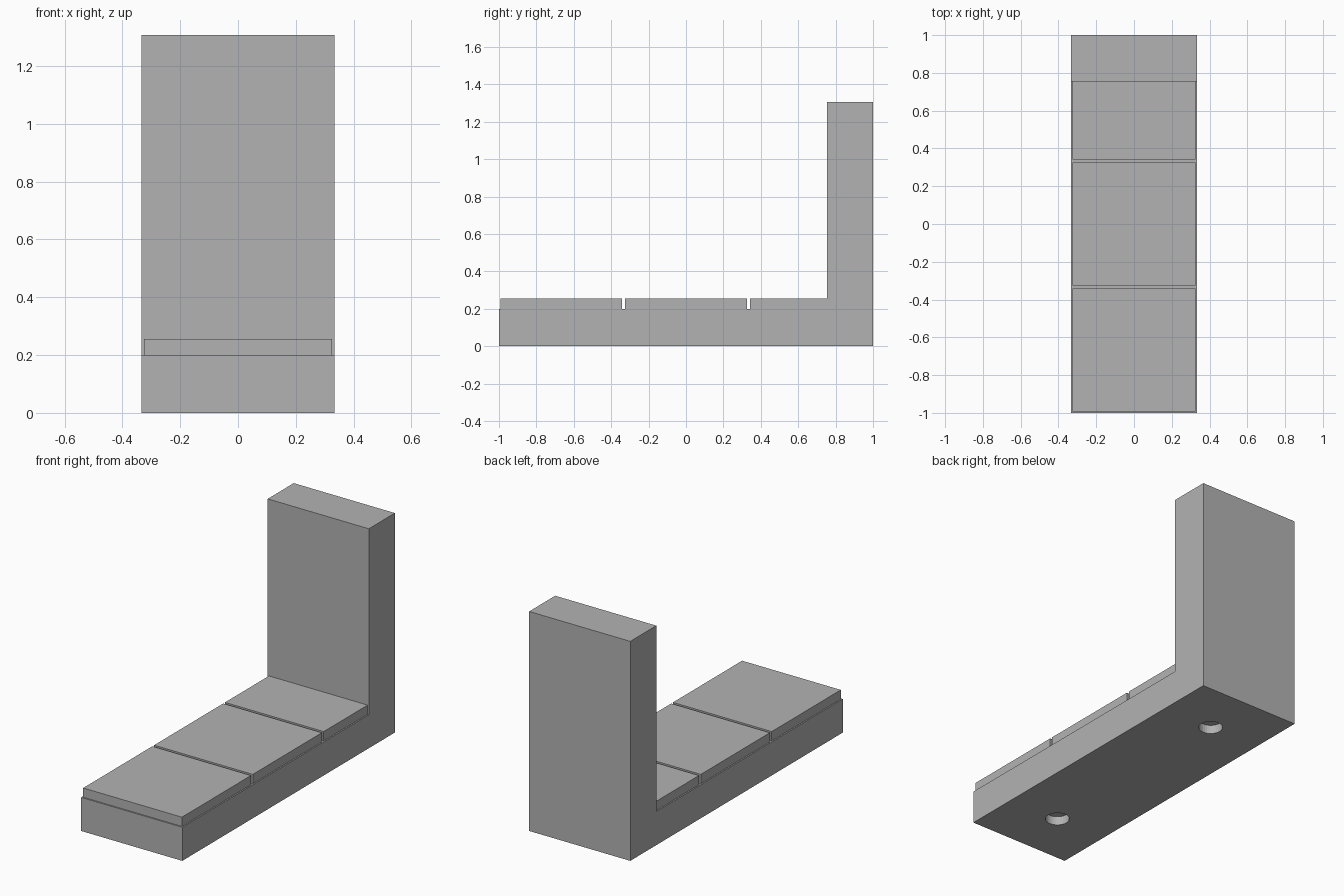
import bpy
import bmesh
from mathutils import Vector

cube = bpy.data.objects.get("Cube")
if cube:
    bpy.data.objects.remove(cube, do_unlink=True)

HALF_W, FLOOR_Z, TOP_Z, WALL_Y = 0.333, 0.2, 1.307, 0.755
GROOVE_DEPTH = 0.05

grey = bpy.data.materials.new("stone_grey")
grey.use_nodes = True
colour = (0.45, 0.45, 0.45, 1)
grey.diffuse_color = colour
grey.node_tree.nodes["Principled BSDF"].inputs["Base Color"].default_value = colour


def finish(bm, name):
    mesh = bpy.data.meshes.new(name)
    bm.to_mesh(mesh)
    bm.free()
    mesh.materials.append(grey)
    obj = bpy.data.objects.new(name, mesh)
    bpy.context.collection.objects.link(obj)
    return obj


def box(name, low, high):
    low, high = Vector(low), Vector(high)
    bm = bmesh.new()
    bmesh.ops.create_cube(bm, size=1)
    bmesh.ops.scale(bm, vec=high - low, verts=bm.verts)
    bmesh.ops.translate(bm, vec=(low + high) / 2, verts=bm.verts)
    return finish(bm, name)


# Base and back wall: one L profile extruded across the width
bm = bmesh.new()
profile = [(-1, 0), (1, 0), (1, TOP_Z), (WALL_Y, TOP_Z), (WALL_Y, FLOOR_Z), (-1, FLOOR_Z)]
side = bm.faces.new([bm.verts.new((-HALF_W, y, z)) for y, z in profile])
extruded = bmesh.ops.extrude_face_region(bm, geom=[side], use_keep_orig=True)["geom"]
bmesh.ops.translate(bm, vec=(2 * HALF_W, 0, 0),
                    verts=[v for v in extruded if isinstance(v, bmesh.types.BMVert)])
bmesh.ops.recalc_face_normals(bm, faces=bm.faces)

# Rectangular groove sunk into the underside
bottom = min(bm.faces, key=lambda f: f.calc_center_median().z)
bmesh.ops.inset_region(bm, faces=[bottom], thickness=0.067)
ring = bmesh.ops.inset_region(bm, faces=[bottom], thickness=0.034)["faces"]
sunk = bmesh.ops.extrude_face_region(bm, geom=ring)["geom"]
bmesh.ops.translate(bm, vec=(0, 0, GROOVE_DEPTH),
                    verts=[v for v in sunk if isinstance(v, bmesh.types.BMVert)])
bmesh.ops.recalc_face_normals(bm, faces=bm.faces)
base = finish(bm, "base_and_wall")

# Two round sockets in the underside
for y in (-0.667, 0.667):
    bm = bmesh.new()
    bmesh.ops.create_cone(bm, cap_ends=True, segments=32, radius1=0.067, radius2=0.067, depth=0.105)
    bmesh.ops.translate(bm, vec=(0, y, 0), verts=bm.verts)
    cutter = finish(bm, "socket_cutter")
    cutter.hide_render = True
    cut = base.modifiers.new("socket", 'BOOLEAN')
    cut.operation = 'DIFFERENCE'
    cut.solver = 'EXACT'
    cut.object = cutter
    bpy.context.view_layer.objects.active = base
    bpy.ops.object.modifier_apply(modifier=cut.name)
    bpy.data.objects.remove(cutter, do_unlink=True)

# Floor slabs with narrow gaps, the last one meeting the wall
for name, y0, y1 in (("front_slab", -0.992, -0.342),
                     ("middle_slab", -0.325, 0.325),
                     ("rear_slab", 0.342, WALL_Y)):
    box(name, (-0.325, y0, FLOOR_Z), (0.325, y1, 0.255))
